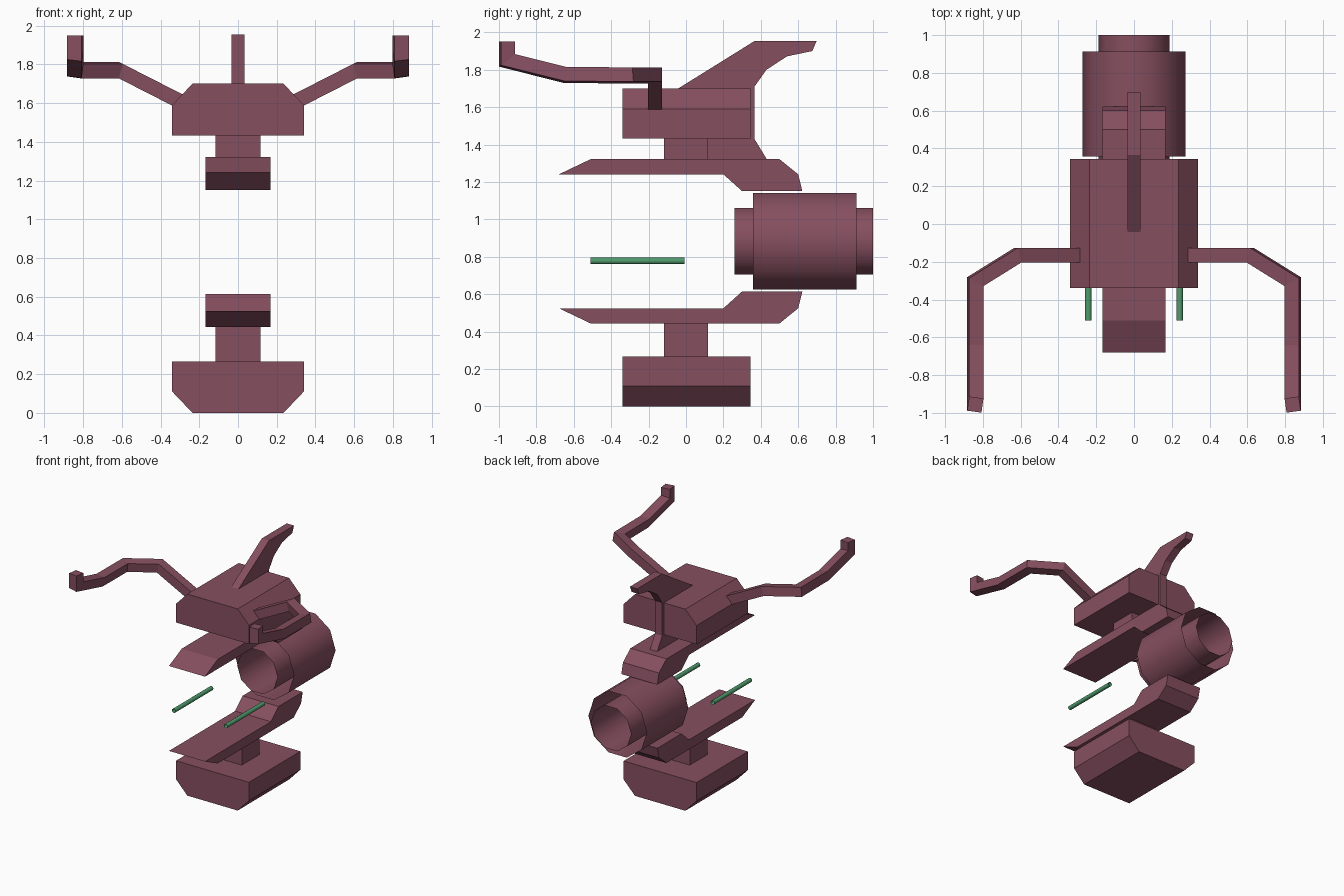
import bpy, bmesh, math
from mathutils import Vector

if "Cube" in bpy.data.objects:
    bpy.data.objects.remove(bpy.data.objects["Cube"])


def material(name, color):
    m = bpy.data.materials.new(name)
    m.diffuse_color = (*color, 1)
    m.use_nodes = True
    m.node_tree.nodes["Principled BSDF"].inputs["Base Color"].default_value = m.diffuse_color
    return m


MAROON = material("maroon", (0.24, 0.078, 0.117))
GREEN = material("green", (0.08, 0.32, 0.15))


def finish(name, bm, mat=MAROON, smooth=False, closed=True):
    if closed:
        bmesh.ops.recalc_face_normals(bm, faces=bm.faces)
    for f in bm.faces:
        f.smooth = smooth
    me = bpy.data.meshes.new(name)
    bm.to_mesh(me)
    bm.free()
    me.materials.append(mat)
    ob = bpy.data.objects.new(name, me)
    bpy.context.collection.objects.link(ob)
    return ob


def skin(name, rings, mat=MAROON, caps=True, smooth=False):
    """Join rings of points into a tube, with optional end caps."""
    bm = bmesh.new()
    vs = [[bm.verts.new(p) for p in r] for r in rings]
    n = len(vs[0])
    for a, b in zip(vs, vs[1:]):
        for i in range(n):
            j = (i + 1) % n
            bm.faces.new((a[i], a[j], b[j], b[i]))
    if caps:
        bm.faces.new(vs[0])
        bm.faces.new(vs[-1])
    return finish(name, bm, mat, smooth, caps)


def extrude_y(name, prof, y0, y1):
    return skin(name, [[(x, y, z) for x, z in prof] for y in (y0, y1)])


def extrude_x(name, prof, half):
    return skin(name, [[(x, y, z) for y, z in prof] for x in (-half, half)])


def open_tube(name, cx, cz, r, y0, y1, sides, mat=MAROON):
    def ring(y):
        return [(cx + r * math.cos(math.tau * i / sides), y,
                 cz + r * math.sin(math.tau * i / sides)) for i in range(sides)]
    # Ring order gives outward-facing walls
    return skin(name, [ring(y1), ring(y0)], mat, caps=False, smooth=True)


def mitred_bar(name, path, half, side):
    """Square bar along a path, with true mitres at each bend."""
    pts = [Vector((x * side, y, z)) for x, y, z in path]
    dirs = [(b - a).normalized() for a, b in zip(pts, pts[1:])]
    v = Vector((0, 1, 0))
    u = dirs[0].cross(v).normalized()
    rings = [[pts[0] + half * (a * u + b * v)
              for a, b in ((1, 1), (-1, 1), (-1, -1), (1, -1))]]
    for i, d in enumerate(dirs):
        n = d + dirs[i + 1] if i + 1 < len(dirs) else d
        rings.append([p + d * ((pts[i + 1] - p).dot(n) / d.dot(n))
                      for p in rings[-1]])
    return skin(name, rings)


# Upper and lower bodies, chamfered on their outer long edges
extrude_y("upper_body", [(-0.34, 1.432), (0.34, 1.432), (0.34, 1.59),
                         (0.235, 1.70), (-0.235, 1.70), (-0.34, 1.59)], -0.34, 0.345)
extrude_y("lower_body", [(-0.34, 0.266), (0.34, 0.266), (0.34, 0.11),
                         (0.235, 0), (-0.235, 0), (-0.34, 0.11)], -0.34, 0.345)

# Necks between bodies and plates
for name, z0, z1 in (("upper_neck", 1.322, 1.432), ("lower_neck", 0.266, 0.445)):
    extrude_y(name, [(-0.117, z0), (0.117, z0), (0.117, z1), (-0.117, z1)], -0.117, 0.117)

# Plates that clasp the barrel, mirrored about its axis
AXIS = 0.883
plate = [(-0.68, 0.358), (-0.51, 0.439), (0.50, 0.439), (0.60, 0.358),
         (0.622, 0.268), (0.30, 0.268), (0.20, 0.358)]
extrude_x("upper_plate", [(y, AXIS + h) for y, h in plate], 0.168)
extrude_x("lower_plate", [(y, AXIS - h) for y, h in plate], 0.168)

# Tail fin, running down the back to the upper plate
extrude_x("tail_fin", [(-0.045, 1.698), (0.365, 1.953), (0.698, 1.953), (0.675, 1.90),
                       (0.54, 1.872), (0.43, 1.80), (0.366, 1.71), (0.366, 1.43),
                       (0.432, 1.322), (0.11, 1.322), (0.11, 1.5)], 0.034)

# Open barrel shells
open_tube("barrel_outer", 0, AXIS, 0.272, 0.358, 0.912, 10)
open_tube("barrel_inner", 0, AXIS, 0.188, 0.258, 1.0, 10)

# Bent arms and thin rods on both sides
arm = [(0.27, -0.165, 1.594), (0.615, -0.165, 1.77), (0.84, -0.305, 1.77),
       (0.84, -0.645, 1.772), (0.84, -0.956, 1.85), (0.84, -0.956, 1.95)]
for label, s in (("right", 1), ("left", -1)):
    mitred_bar(label + "_arm", arm, 0.038, s)
    open_tube(label + "_rod", 0.242 * s, 0.778, 0.018, -0.51, -0.008, 10, GREEN)
